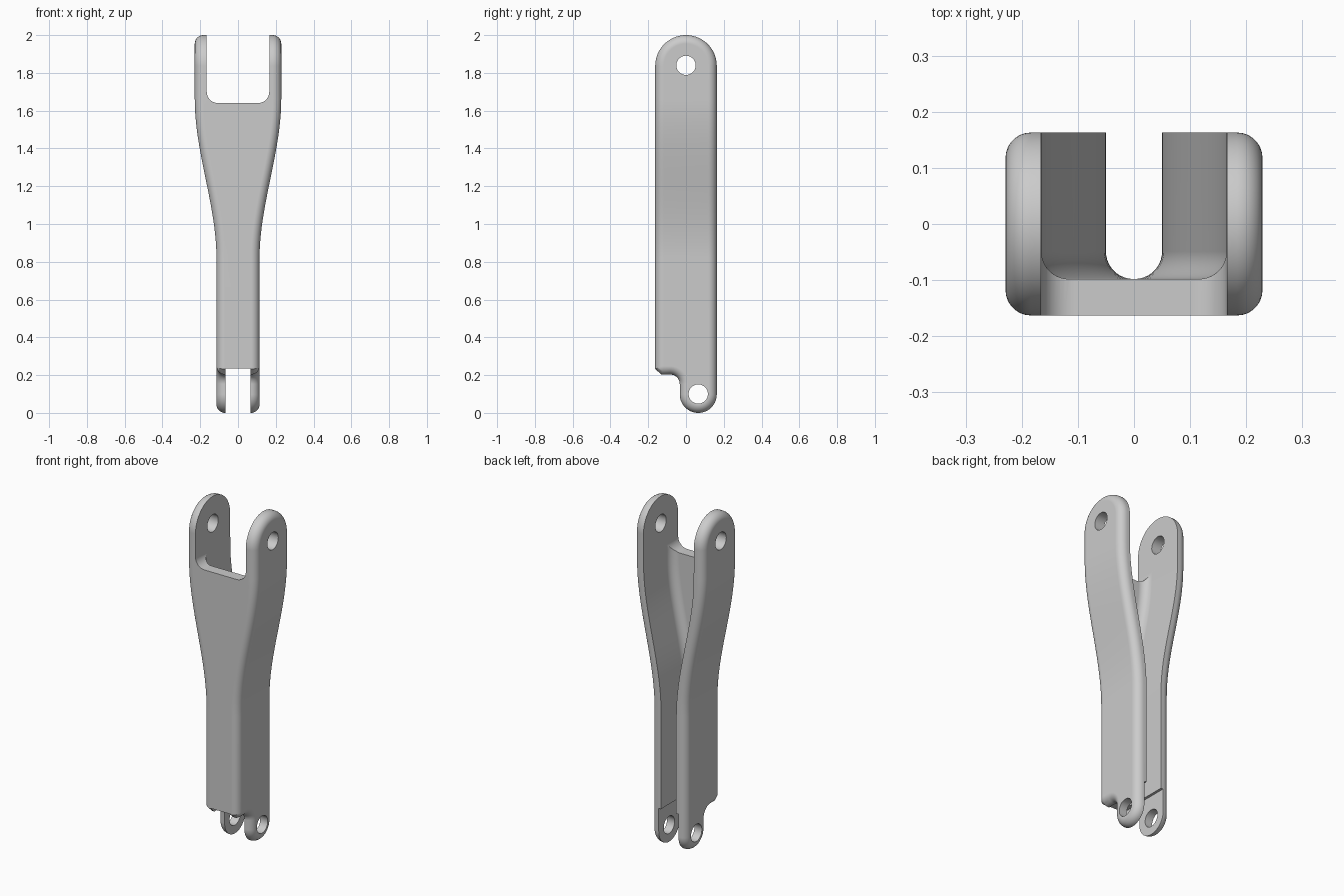
import bpy, bmesh
from math import sin, cos, pi

if "Cube" in bpy.data.objects:
    bpy.data.objects.remove(bpy.data.objects["Cube"])

HALF_DEPTH = 0.163      # half size along y
WALL = 0.064            # side wall thickness
FLOOR = -0.098          # inner face of the front web
LEVELS = [0.82 + 0.84 * i / 20 for i in range(21)]


def half_width(z):
    """Outer half width: narrow shank easing into a wide fork."""
    t = min(max((z - 0.82) / 0.84, 0), 1)
    return 0.114 + 0.115 * t * t * (3 - 2 * t)


def arc(cx, cy, r, start, end, n=16):
    angles = [(start + (end - start) * i / n) * pi / 180 for i in range(n + 1)]
    return [(cx + r * cos(a), cy + r * sin(a)) for a in angles]


def prism(bm, points, axis, low, high):
    """Extrude an outline along x, y or z; returns both end caps."""
    def place(p, d):
        co = list(p)
        co.insert(axis, d)
        return bm.verts.new(co)
    rings = [[place(p, d) for p in points] for d in (low, high)]
    return loft(bm, rings)


def loft(bm, rings):
    n = len(rings[0])
    for a, b in zip(rings, rings[1:]):
        for i in range(n):
            j = (i + 1) % n
            bm.faces.new((a[i], a[j], b[j], b[i]))
    caps = [bm.faces.new(rings[0][::-1]), bm.faces.new(rings[-1])]
    bmesh.ops.recalc_face_normals(bm, faces=bm.faces[:])
    return caps


def finish(bm, name):
    mesh = bpy.data.meshes.new(name)
    bm.to_mesh(mesh)
    bm.free()
    ob = bpy.data.objects.new(name, mesh)
    bpy.context.collection.objects.link(ob)
    return ob


# Outer body: side outline with rounded rims, then widened by height
outline = arc(0, 2 - HALF_DEPTH, HALF_DEPTH, 0, 180, 40)
outline += [(-HALF_DEPTH, 0.232), (-0.13, 0.203)]
outline += arc(-0.083, 0.153, 0.05, 90, 0, 8)
outline += arc(0.065, 0.098, 0.098, 180, 360, 32)
outline[-1] = (HALF_DEPTH, 0.098)

bm = bmesh.new()
caps = prism(bm, outline, 0, -0.3, 0.3)
rims = list({e for f in caps for e in f.edges})
bmesh.ops.bevel(bm, geom=rims, offset=0.045, segments=7, profile=0.5,
                affect='EDGES', clamp_overlap=False)
for z in LEVELS:
    bmesh.ops.bisect_plane(bm, geom=bm.verts[:] + bm.edges[:] + bm.faces[:],
                           plane_co=(0, 0, z), plane_no=(0, 0, 1))
for v in bm.verts:
    shift = half_width(v.co.z) - 0.3
    v.co.x += shift if v.co.x > 0 else -shift
body = finish(bm, "link_arm")

# Channel cutter: U section following the outer width
bm = bmesh.new()
rings = []
for z in [0.1] + LEVELS + [1.75]:
    h = half_width(z) - WALL
    r = 0.049
    section = [(-h, 0.4)] + arc(-h + r, FLOOR + r, r, 180, 270, 10)
    section += arc(h - r, FLOOR + r, r, 270, 360, 10) + [(h, 0.4)]
    rings.append([bm.verts.new((x, y, z)) for x, y in section])
loft(bm, rings)
cutters = [finish(bm, "channel_cutter")]

# Fork slot cutter with rounded lower corners
s, r = 0.1655, 0.06
slot = [(-s, 2.2)] + arc(-s + r, 1.64 + r, r, 180, 270, 10)
slot += arc(s - r, 1.64 + r, r, 270, 360, 10) + [(s, 2.2)]
bm = bmesh.new()
prism(bm, slot, 1, -0.5, 0.5)
cutters.append(finish(bm, "fork_slot_cutter"))

# Lower slot cutter between the two small lugs
bm = bmesh.new()
prism(bm, [(-0.065, -0.2), (0.065, -0.2), (0.065, 0.235), (-0.065, 0.235)],
      1, -0.5, 0.5)
cutters.append(finish(bm, "lug_slot_cutter"))

# Pin holes through the fork and the lugs
for name, y, z in (("fork_hole_cutter", 0, 1.84), ("lug_hole_cutter", 0.065, 0.1)):
    bm = bmesh.new()
    prism(bm, arc(y, z, 0.051, 0, 360, 40)[:-1], 0, -0.5, 0.5)
    cutters.append(finish(bm, name))

bpy.context.view_layer.objects.active = body
body.select_set(True)
for cutter in cutters:
    mod = body.modifiers.new(cutter.name, 'BOOLEAN')
    mod.operation = 'DIFFERENCE'
    mod.solver = 'EXACT'
    mod.object = cutter
    bpy.ops.object.modifier_apply(modifier=mod.name)
for cutter in cutters:
    bpy.data.objects.remove(cutter)

# Single grey metal colour
mat = bpy.data.materials.new("light_grey_metal")
mat.use_nodes = True
grey = (0.6, 0.6, 0.6, 1)
mat.diffuse_color = grey
mat.node_tree.nodes["Principled BSDF"].inputs["Base Color"].default_value = grey
body.data.materials.clear()
body.data.materials.append(mat)
for poly in body.data.polygons:
    poly.material_index = 0

bpy.ops.object.shade_smooth_by_angle(angle=pi / 6)
weighted = body.modifiers.new("even_shading", 'WEIGHTED_NORMAL')
weighted.keep_sharp = True
